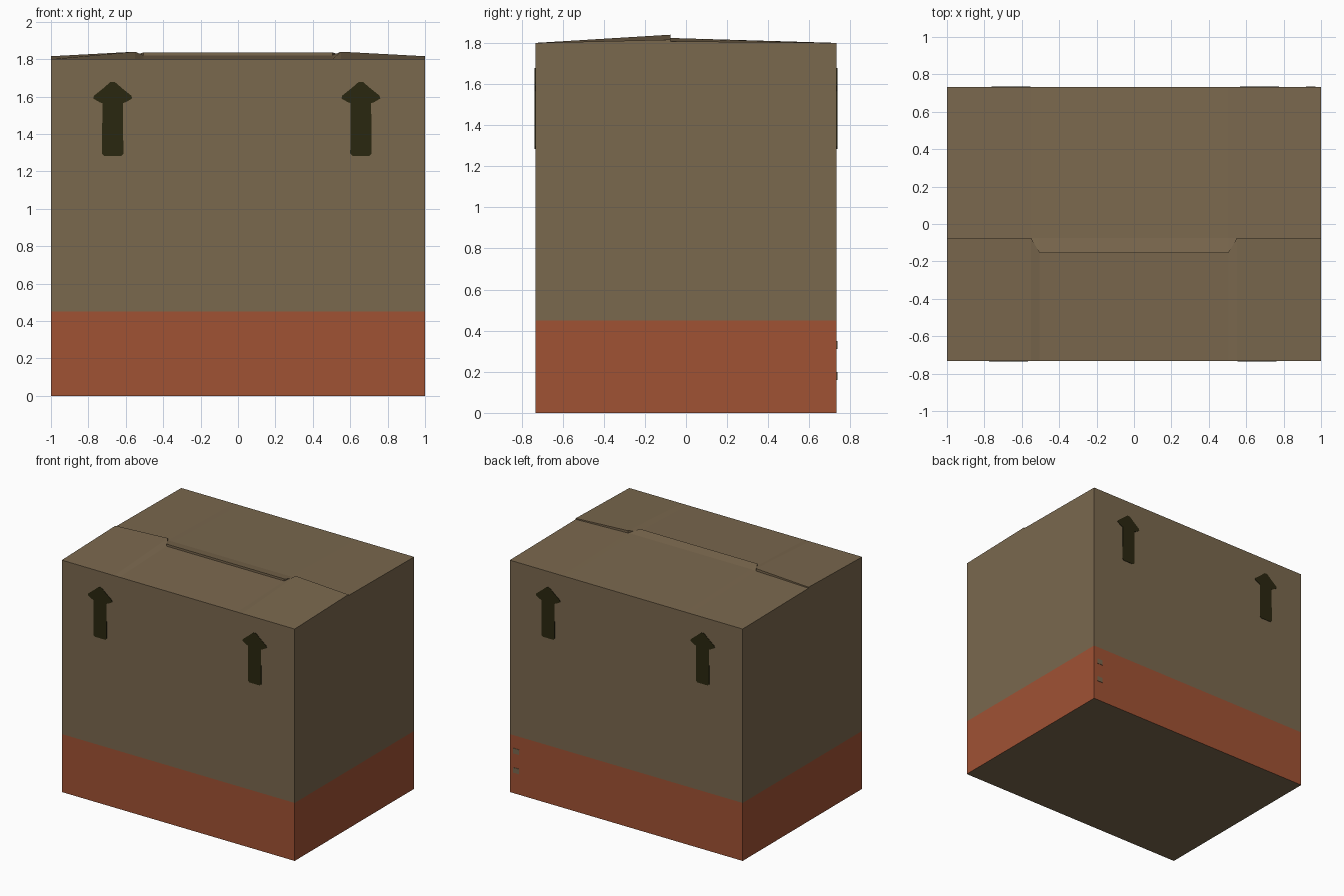
import bpy, bmesh
from mathutils import Vector

if "Cube" in bpy.data.objects:
    bpy.data.objects.remove(bpy.data.objects["Cube"])

W, D, H, BAND = 1.0, 0.733, 1.8, 0.45


def material(name, rgb):
    m = bpy.data.materials.new(name)
    m.diffuse_color = (*rgb, 1)
    m.use_nodes = True
    m.node_tree.nodes["Principled BSDF"].inputs["Base Color"].default_value = m.diffuse_color
    return m


CARD = material("cardboard brown", (0.195, 0.138, 0.076))
ORANGE = material("printed orange", (0.352, 0.084, 0.034))
INK = material("dark ink", (0.023, 0.020, 0.005))


def finish(name, bm, *mats):
    bmesh.ops.recalc_face_normals(bm, faces=bm.faces)
    me = bpy.data.meshes.new(name)
    bm.to_mesh(me)
    bm.free()
    for m in mats:
        me.materials.append(m)
    ob = bpy.data.objects.new(name, me)
    bpy.context.collection.objects.link(ob)
    return ob


# Box body with an orange band around the bottom
bm = bmesh.new()
bmesh.ops.create_cube(bm, size=1)
for v in bm.verts:
    v.co = Vector((v.co.x * 2 * W, v.co.y * 2 * D, (v.co.z + 0.5) * H))
bmesh.ops.bisect_plane(bm, geom=bm.verts[:] + bm.edges[:] + bm.faces[:],
                       plane_co=(0, 0, BAND), plane_no=(0, 0, 1))
for f in bm.faces:
    f.normal_update()
    if f.calc_center_median().z < BAND and abs(f.normal.z) < 0.5:
        f.material_index = 1
finish("box_body", bm, CARD, ORANGE)


# Top flaps: strips from the hinge to an interlocking edge, with edges turned down
def flap(name, hinge_y, half):
    cols = [(-x, rows) for x, rows in half] + [(x, rows) for x, rows in half[::-1]]
    bm = bmesh.new()
    grid = []
    for x, rows in cols:
        pts = [(x, hinge_y, H)] + [(x, y, z) for y, z in rows]
        grid.append([bm.verts.new(p) for p in pts])
    for a, b in zip(grid, grid[1:]):
        n = min(len(a), len(b))
        for i in range(n - 1):
            bm.faces.new((a[i], b[i], b[i + 1], a[i + 1]))
        if len(a) != len(b):
            long = a if len(a) > len(b) else b
            bm.faces.new((a[n - 1], b[n - 1], long[n]))
    rim = [e for e in bm.edges if e.is_boundary
           and max(v.co.z for v in e.verts) > H + 0.001]
    new = bmesh.ops.extrude_edge_only(bm, edges=rim)["geom"]
    for v in new:
        if isinstance(v, bmesh.types.BMVert):
            v.co.z = H
    bmesh.ops.remove_doubles(bm, verts=bm.verts, dist=0.0005)
    finish(name, bm, CARD)


flap("front_flap", -D, [(1.0, [(-0.075, 1.816)]), (0.55, [(-0.075, 1.84)]),
                        (0.505, [(-0.155, 1.82)])])
flap("back_flap", D, [(1.0, [(-0.075, 1.808)]), (0.55, [(-0.075, 1.822)]),
                      (0.505, [(-0.075, 1.824), (-0.155, 1.836)])])


# Printed plates on the front (side = 1) and back (side = -1)
def plate(name, outline, side, mat, t=0.004):
    bm = bmesh.new()
    f = bm.faces.new([bm.verts.new((side * x, -side * (D - 0.001), z)) for x, z in outline])
    ext = bmesh.ops.extrude_face_region(bm, geom=[f])["geom"]
    for v in ext:
        if isinstance(v, bmesh.types.BMVert):
            v.co.y -= side * t
    finish(name, bm, mat)


# Upward arrows, two on each long side
ARROW = [(0.045, 1.283), (0.057, 1.295), (0.055, 1.565), (0.07, 1.57),
         (0.104, 1.59), (0.10, 1.605), (0.05, 1.645), (0.012, 1.678)]
for side, label in ((1, "front"), (-1, "back")):
    for cx, where in ((-0.67, "left"), (0.657, "right")):
        pts = [(cx + x, z) for x, z in ARROW] + [(cx - x, z) for x, z in ARROW[::-1]]
        plate(f"{label}_{where}_arrow", pts, side, INK)

# Two small bare spots in the band at the back corner
for i, z in enumerate((0.33, 0.18)):
    pts = [(-0.97, z - 0.02), (-0.92, z - 0.02), (-0.92, z + 0.02), (-0.97, z + 0.02)]
    plate(f"bare_spot_{i + 1}", pts, -1, CARD)
